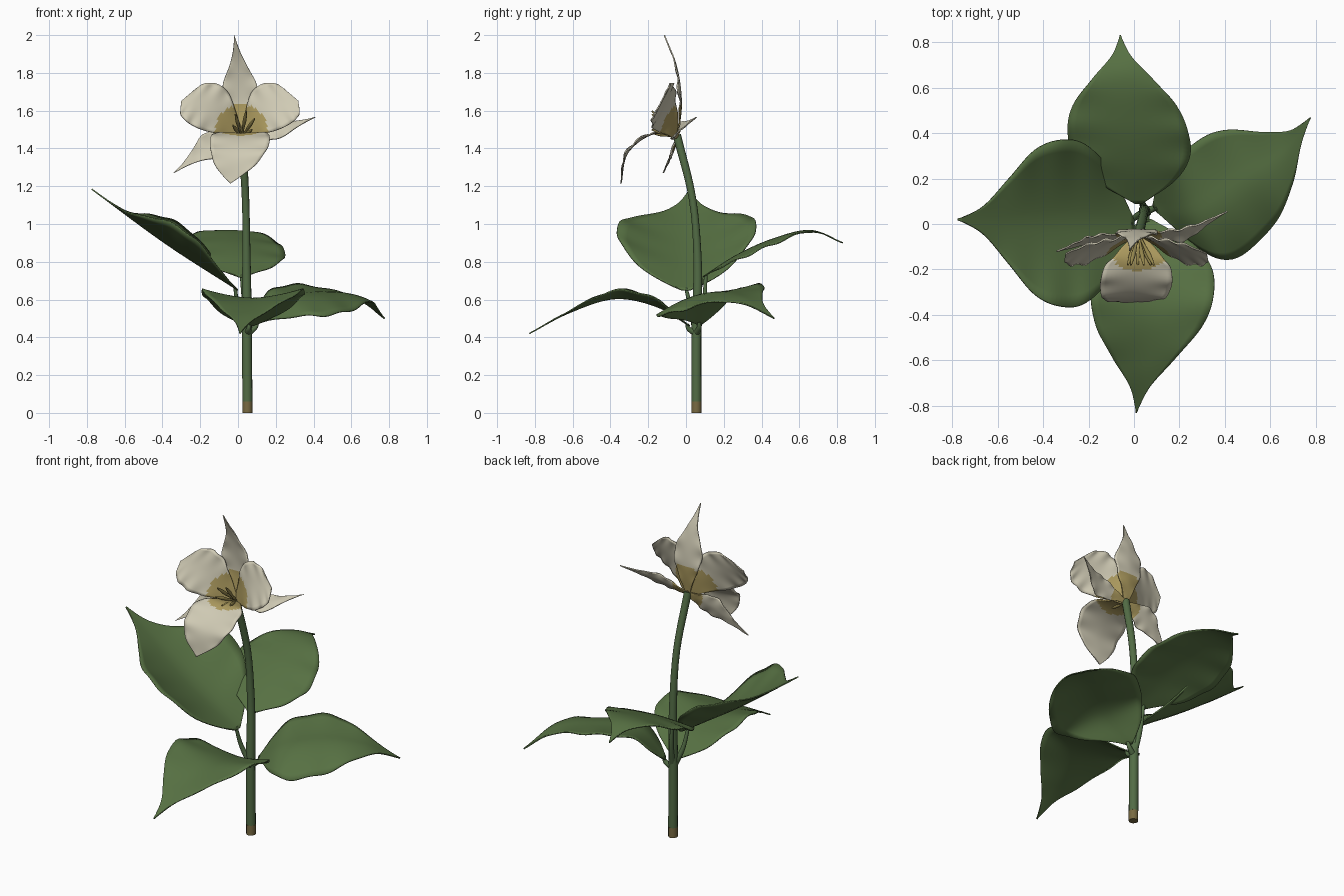
import bpy, math
from mathutils import Vector

if "Cube" in bpy.data.objects:
    bpy.data.objects.remove(bpy.data.objects["Cube"])


def material(name, *rgb):
    m = bpy.data.materials.new(name)
    m.diffuse_color = (*rgb, 1)
    m.use_nodes = True
    m.node_tree.nodes["Principled BSDF"].inputs["Base Color"].default_value = m.diffuse_color
    return m


LEAF = material("leaf green", 0.095, 0.165, 0.056)
STEM = material("stem green", 0.085, 0.15, 0.06)
BROWN = material("cut stem brown", 0.19, 0.145, 0.055)
CREAM = material("petal cream", 0.63, 0.595, 0.46)
YELLOW = material("throat yellow", 0.42, 0.33, 0.115)
OLIVE = material("stamen olive", 0.3, 0.24, 0.075)
HEART = (0.02, -0.045, 1.46)
CROTCH = (0.05, 0.055, 0.42)

# Half-width outlines from base to tip
LEAF_SHAPE = (0.06, 0.66, 0.96, 1, 0.87, 0.52, 0.17, 0)
NARROW_SHAPE = (0.15, 0.5, 0.9, 1, 0.55, 0.2, 0)
BROAD_SHAPE = (0.12, 0.52, 0.9, 1, 0.9, 0.62, 0)


def spline(pts, t):
    """Catmull-Rom point at t in 0..1."""
    pts = [Vector(p) for p in pts]
    pts = [2 * pts[0] - pts[1]] + pts + [2 * pts[-1] - pts[-2]]
    f = t * (len(pts) - 3)
    i = min(int(f), len(pts) - 4)
    t = f - i
    a, b, c, d = pts[i:i + 4]
    return 0.5 * (2 * b + (c - a) * t + (2 * a - 5 * b + 4 * c - d) * t * t
                  + (3 * b - a - 3 * c + d) * t ** 3)


def blade(name, rib, shape, side, cup, widths, lifts, mats, throat=0.0):
    """Leaf or petal swept along a midrib; widths and lifts are for the +side and -side."""
    side, cup = Vector(side).normalized(), Vector(cup).normalized()
    outline = [(w, 0) for w in shape]
    rows, n, verts, faces = 40, 7, [], []
    c = 2 * n + 1
    for i in range(rows + 1):
        mid = spline(rib, i / rows)
        s = max(spline(outline, i / rows).x, 0.01)
        for j in range(-n, n + 1):
            u, k = j / n, 0 if j > 0 else 1
            wave = 0.006 * math.sin(i * 0.75 + k) * u * u * s
            verts.append(mid + side * (widths[k] * s * u) + cup * (lifts[k] * s * s * abs(u) ** 1.6 + wave))
    for i in range(rows):
        for j in range(c - 1):
            a = i * c + j
            faces.append((a, a + 1, a + c + 1, a + c))
    me = bpy.data.meshes.new(name)
    me.from_pydata(verts, [], faces)
    for m in mats:
        me.materials.append(m)
    for p in me.polygons:
        p.use_smooth = True
        if throat and (p.center - Vector(HEART)).length < throat:
            p.material_index = 1
    ob = bpy.data.objects.new(name, me)
    bpy.context.collection.objects.link(ob)
    sol = ob.modifiers.new("thickness", 'SOLIDIFY')
    sol.thickness, sol.offset = 0.007, 0


def tube(name, pts, radii, mat):
    """Round stalk through points, radius running through the given values."""
    cu = bpy.data.curves.new(name, 'CURVE')
    cu.dimensions = '3D'
    cu.bevel_depth, cu.bevel_resolution, cu.use_fill_caps = 1.0, 4, True
    sp = cu.splines.new('POLY')
    sp.points.add(20)
    for i, p in enumerate(sp.points):
        p.co = (*spline(pts, i / 20), 1)
        p.radius = spline([(r, 0) for r in radii], i / 20).x
    cu.materials.append(mat)
    ob = bpy.data.objects.new(name, cu)
    bpy.context.collection.objects.link(ob)
    bpy.ops.object.select_all(action='DESELECT')
    bpy.context.view_layer.objects.active = ob
    ob.select_set(True)
    bpy.ops.object.convert(target='MESH')
    bpy.ops.object.shade_smooth_by_angle(angle=math.radians(60))


# Stem with its brown cut end
tube("stem_base", [(0.05, 0.055, 0), (0.05, 0.055, 0.06)], (0.027, 0.027), BROWN)
tube("stem", [(0.05, 0.055, 0.06), (0.047, 0.055, 0.42), (0.045, 0.062, 0.78),
              (0.04, 0.035, 1.13), (0.02, -0.048, 1.47)], (0.027, 0.026, 0.02, 0.022), STEM)


def leaf(name, rib, angle, widths, lifts):
    """Broad leaf with the stalk that joins it to the stem; angle is the direction it points."""
    a = math.radians(angle)
    blade(name, rib, LEAF_SHAPE, (-math.sin(a), math.cos(a), 0), (0, 0, 1), widths, lifts, [LEAF])
    base = spline(rib, 0.02)
    bend = Vector(CROTCH).lerp(base, 0.5) + Vector((math.cos(a), math.sin(a), 0)) * 0.015
    tube(name + "_stalk", [CROTCH, bend, base], (0.019, 0.013, 0.009), STEM)


# Four broad leaves
leaf("left_leaf", [(0, 0, 0.65), (-0.38, 0.01, 0.895), (-0.775, 0.02, 1.185)],
     180, (0.37, 0.36), (0.13, 0.15))
leaf("back_leaf", [(0.02, 0.09, 0.72), (0, 0.27, 0.835), (-0.03, 0.46, 0.92),
                   (-0.05, 0.66, 0.965), (-0.06, 0.83, 0.9)], 90, (0.27, 0.26), (-0.02, -0.03))
leaf("right_leaf", [(0.09, 0.07, 0.47), (0.27, 0.06, 0.605), (0.46, 0.19, 0.64),
                    (0.65, 0.31, 0.61), (0.775, 0.467, 0.5)], 29, (0.25, 0.27), (0.04, -0.11))
leaf("front_leaf", [(0.06, 0.02, 0.46), (0.08, -0.16, 0.565), (0.075, -0.38, 0.605),
                    (0.04, -0.62, 0.53), (0.01, -0.83, 0.42)], -90, (0.27, 0.27), (0.045, 0.045))


def petal(name, rib, shape, side, width, throat, cup=(0, -1, 0)):
    blade(name, [HEART] + rib, shape, side, cup, (width, width), (0.01, 0.01), [CREAM, YELLOW], throat)


# Three narrow outer petals
petal("top_petal", [(0.015, -0.025, 1.64), (0.002, -0.05, 1.83), (-0.02, -0.115, 2)],
      NARROW_SHAPE, (1, 0, 0), 0.09, 0.18)
petal("right_narrow_petal", [(0.22, -0.035, 1.5), (0.41, 0.055, 1.565)],
      NARROW_SHAPE, (-0.2, 0.5, 0.83), 0.05, 0.1)
petal("left_narrow_petal", [(-0.15, -0.06, 1.41), (-0.34, -0.12, 1.27)],
      NARROW_SHAPE, (-0.55, 0.2, 0.8), 0.075, 0.1)

# Three broad inner petals, the upper two mirrored
for name, s in (("left", -1), ("right", 1)):
    petal(name + "_broad_petal", [(0.01 + s * 0.12, -0.1, 1.59), (0.01 + s * 0.23, -0.12, 1.65),
                                  (0.01 + s * 0.31, -0.13, 1.65)],
          BROAD_SHAPE, (-s * 0.5, 0.4, 0.77), 0.14, 0.17)
petal("front_broad_petal", [(0.015, -0.18, 1.475), (0, -0.31, 1.375), (-0.04, -0.345, 1.215)],
      BROAD_SHAPE, (1, 0, 0), 0.158, 0.16, (0, -1, 0.6))

# Six stamens fanning forward from the throat
for k in range(6):
    a = k * math.tau / 6 + 0.3
    fan = Vector((math.cos(a), 0, math.sin(a))) * 0.06
    root = Vector(HEART)
    tip = Vector((0.03, -0.18, 1.54)) + fan
    tube(f"stamen_{k + 1}", [root, root.lerp(tip, 0.5), tip], (0.006, 0.006, 0.01, 0.004), OLIVE)
